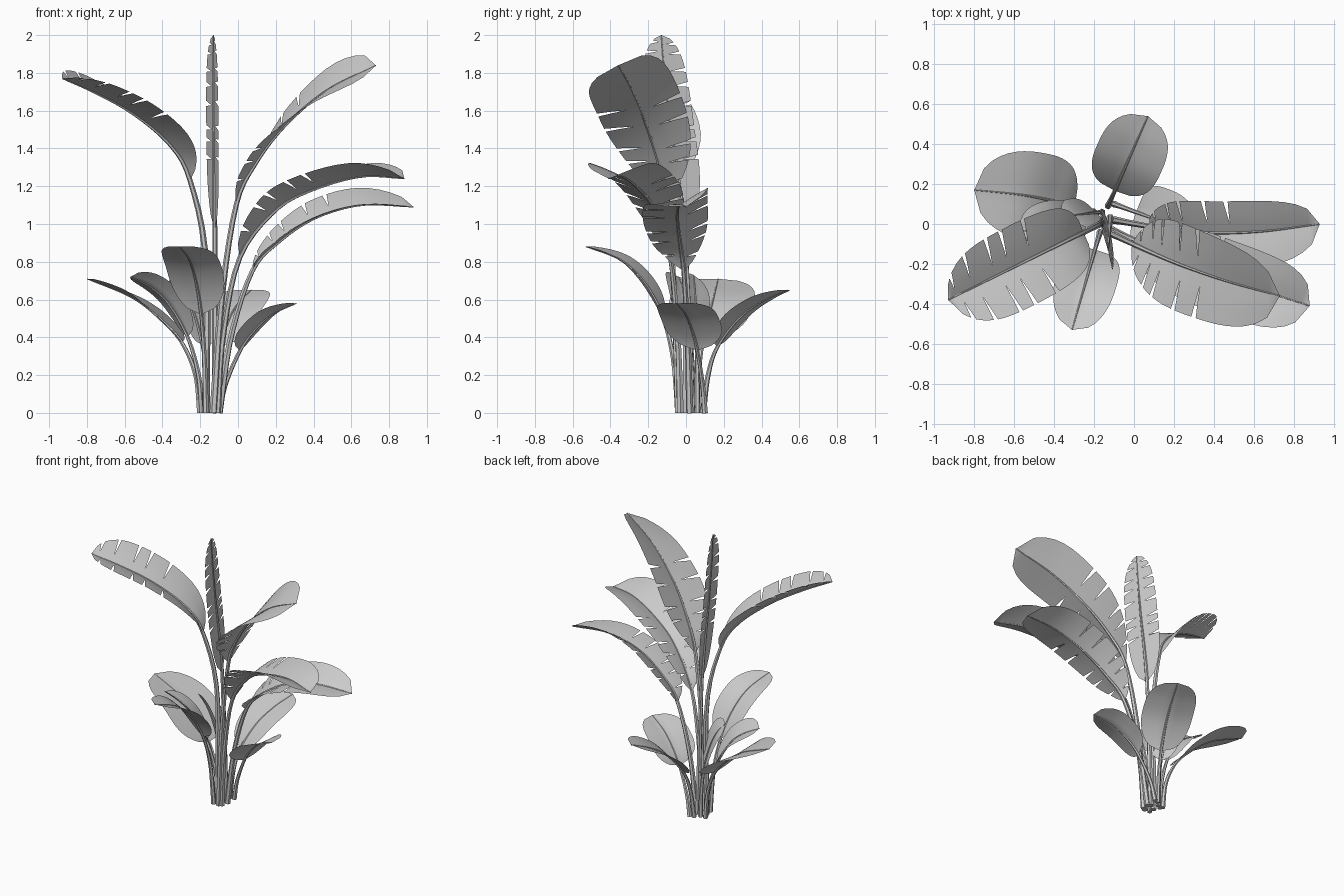
import bpy, bmesh, math
from mathutils import Vector, Matrix

if "Cube" in bpy.data.objects:
    bpy.data.objects.remove(bpy.data.objects["Cube"], do_unlink=True)

grey = bpy.data.materials.new("plain_grey")
grey.use_nodes = True
grey.diffuse_color = (0.6, 0.6, 0.6, 1)
grey.node_tree.nodes["Principled BSDF"].inputs["Base Color"].default_value = (0.6, 0.6, 0.6, 1)

STEM_SPANS = 2      # profile spans below the blade
ROWS = (0, 0.3, 0.65, 1)


def spline(points, t):
    """Point on a smooth curve through the points, t in spans."""
    last = len(points) - 1
    t = min(max(t, 0), last)
    i = min(int(t), last - 1)
    f = t - i
    b, c = points[i], points[i + 1]
    a = points[i - 1] if i > 0 else b * 2 - c
    d = points[i + 2] if i + 2 <= last else c * 2 - b
    return 0.5 * (b * 2 + (c - a) * f + (a * 2 - b * 5 + c * 4 - d) * f**2
                  + (b * 3 - a - c * 3 + d) * f**3)


def finish(obj):
    """Select, smooth and colour one part."""
    bpy.ops.object.select_all(action='DESELECT')
    obj.select_set(True)
    bpy.context.view_layer.objects.active = obj
    if obj.type == 'CURVE':
        bpy.ops.object.convert(target='MESH')
        obj = bpy.context.object
    obj.data.materials.clear()
    obj.data.materials.append(grey)
    bpy.ops.object.shade_smooth_by_angle(angle=math.radians(50))


def make_stem(name, points, radius):
    """Tapered stalk that runs on as the midrib."""
    curve = bpy.data.curves.new(name, 'CURVE')
    curve.dimensions = '3D'
    curve.bevel_depth = radius
    curve.bevel_resolution = 1
    curve.use_fill_caps = True
    line = curve.splines.new('POLY')
    count = 28
    line.points.add(count - 1)
    for i, p in enumerate(line.points):
        f = i / (count - 1)
        p.co = (*spline(points, f * (len(points) - 1)), 1)
        p.radius = 1 - 0.85 * f**0.8
    obj = bpy.data.objects.new(name, curve)
    bpy.context.collection.objects.link(obj)
    finish(obj)


def make_blade(name, points, width, fold, roll, twist, bias, tears):
    """Two wings folded along the midrib, torn into lobes at the tears."""
    spans = len(points) - 1 - STEM_SPANS
    bm = bmesh.new()

    def place(u, v, hand):
        t = STEM_SPANS + u * spans
        p = spline(points, t)
        tangent = (spline(points, t + 0.02) - spline(points, t - 0.02)).normalized()
        side = tangent.cross(Vector((0, 0, 1))).normalized()
        side = Matrix.Rotation(math.radians(roll + twist * u), 3, tangent) @ side
        normal = side.cross(tangent)
        half = width * max(0, 1 - abs(2 * u**bias - 1)**2.9)**0.55
        rise = math.radians(fold)
        return (p + side * hand * half * v * math.cos(rise)
                + normal * half * (v * math.sin(rise) * (1.25 - 0.25 * v)))

    for hand in (-1, 1):
        shift = 0.012 * hand
        cuts = [0] + [c + shift for c in tears] + [1]
        for n, (start, end) in enumerate(zip(cuts, cuts[1:])):
            steps = max(2, round((end - start) * 20))
            grid = []
            for i in range(steps + 1):
                f = i / steps
                column = []
                for v in ROWS:
                    # lobes narrow toward the rim, leaving a thin wedge
                    gap = 0.011 * max(0, v - 0.3) / 0.7
                    lo = start + (gap if n else 0)
                    hi = end - (gap if n < len(cuts) - 2 else 0)
                    column.append(bm.verts.new(place(lo + (hi - lo) * f, v, hand)))
                grid.append(column)
            for a, b in zip(grid, grid[1:]):
                for j in range(len(ROWS) - 1):
                    quad = (a[j], b[j], b[j + 1], a[j + 1])
                    bm.faces.new(quad if hand < 0 else quad[::-1])
    bmesh.ops.remove_doubles(bm, verts=bm.verts, dist=0.0005)
    bmesh.ops.recalc_face_normals(bm, faces=bm.faces)
    if sum(f.normal.z * f.calc_area() for f in bm.faces) < 0:
        bmesh.ops.reverse_faces(bm, faces=bm.faces)
    mesh = bpy.data.meshes.new(name)
    bm.to_mesh(mesh)
    bm.free()
    obj = bpy.data.objects.new(name, mesh)
    bpy.context.collection.objects.link(obj)
    finish(obj)


def leaf(name, base, tip, profile, width, fold=20, roll=0, twist=0, bias=1, tears=(),
         radius=0.017, bow=0):
    """Whole leaf; profile holds (fraction from base to tip, height), bow bends it along y."""
    a, b = Vector(base), Vector(tip)
    points = []
    for s, z in [(0, 0)] + profile:
        x, y = a.lerp(b, s)
        points.append(Vector((x, y + bow * math.sin(math.pi * s), z)))
    make_stem(name + "_stem", points, radius)
    make_blade(name + "_blade", points, width, fold, roll, twist, bias, tears)


def spaced(start, end, count):
    """Tear positions with slightly uneven spacing."""
    step = (end - start) / (count - 1)
    return [start + step * (i + 0.15 * math.sin(i * 2.3)) for i in range(count)]


# Tall torn leaves
leaf("tall_right_leaf", (-0.17, 0), (-0.93, -0.38),
     [(0, 0.8), (0.11, 1.23), (0.25, 1.42), (0.5, 1.58), (0.76, 1.69), (1, 1.77)],
     0.22, fold=20, roll=-4, twist=-6, bias=1.25, tears=spaced(0.45, 0.93, 5), radius=0.021)
leaf("upright_leaf", (-0.12, 0.03), (-0.13, -0.13),
     [(0.1, 0.5), (0.25, 0.97), (0.45, 1.25), (0.68, 1.5), (0.9, 1.8), (1, 2)],
     0.13, fold=4, roll=108, bias=0.95, tears=spaced(0.35, 0.95, 8), radius=0.02)
leaf("tall_left_leaf", (-0.13, -0.04), (0.73, -0.36),
     [(0.05, 0.6), (0.14, 1.1), (0.26, 1.32), (0.44, 1.52), (0.7, 1.71), (1, 1.84)],
     0.23, fold=10, roll=8, twist=22, bias=1.5, tears=spaced(0.12, 0.6, 5),
     radius=0.021, bow=-0.03)
leaf("arching_front_leaf", (-0.11, -0.03), (0.88, -0.41),
     [(0.03, 0.4), (0.12, 0.82), (0.31, 1.07), (0.51, 1.18), (0.77, 1.25), (1, 1.24)],
     0.2, fold=22, bias=1.3, tears=spaced(0.1, 0.52, 5), radius=0.02, bow=-0.02)
leaf("arching_back_leaf", (-0.1, 0.02), (0.93, 0),
     [(0.06, 0.4), (0.17, 0.75), (0.3, 0.9), (0.49, 1.03), (0.73, 1.1), (1, 1.09)],
     0.185, fold=16, roll=15, bias=1.25, tears=spaced(0.1, 0.6, 5), radius=0.02, bow=-0.055)

# Short whole leaves
leaf("short_front_leaf", (-0.17, -0.04), (-0.31, -0.53),
     [(0.06, 0.3), (0.18, 0.52), (0.37, 0.69), (0.63, 0.81), (1, 0.88)], 0.155, fold=8)
leaf("short_back_leaf", (-0.13, 0.09), (0.07, 0.54),
     [(0.06, 0.2), (0.17, 0.35), (0.42, 0.5), (0.7, 0.59), (1, 0.65)], 0.175, fold=6)
leaf("short_right_leaf", (-0.2, 0.06), (-0.8, 0.17),
     [(0.04, 0.2), (0.16, 0.37), (0.34, 0.49), (0.6, 0.61), (1, 0.71)],
     0.225, fold=5, roll=3, bias=1.1, bow=0.02)
leaf("short_inner_leaf", (-0.19, 0.04), (-0.57, -0.04),
     [(0.05, 0.2), (0.2, 0.4), (0.45, 0.57), (0.7, 0.66), (1, 0.72)], 0.125, fold=15, roll=20)
leaf("short_middle_leaf", (-0.16, 0.06), (-0.35, 0.04),
     [(0.04, 0.2), (0.15, 0.36), (0.38, 0.53), (0.66, 0.65), (1, 0.73)], 0.1, fold=6, roll=40)
leaf("short_left_leaf", (-0.1, 0.1), (0.31, -0.05),
     [(0.08, 0.15), (0.27, 0.33), (0.44, 0.43), (0.68, 0.52), (1, 0.58)], 0.165, fold=8)
